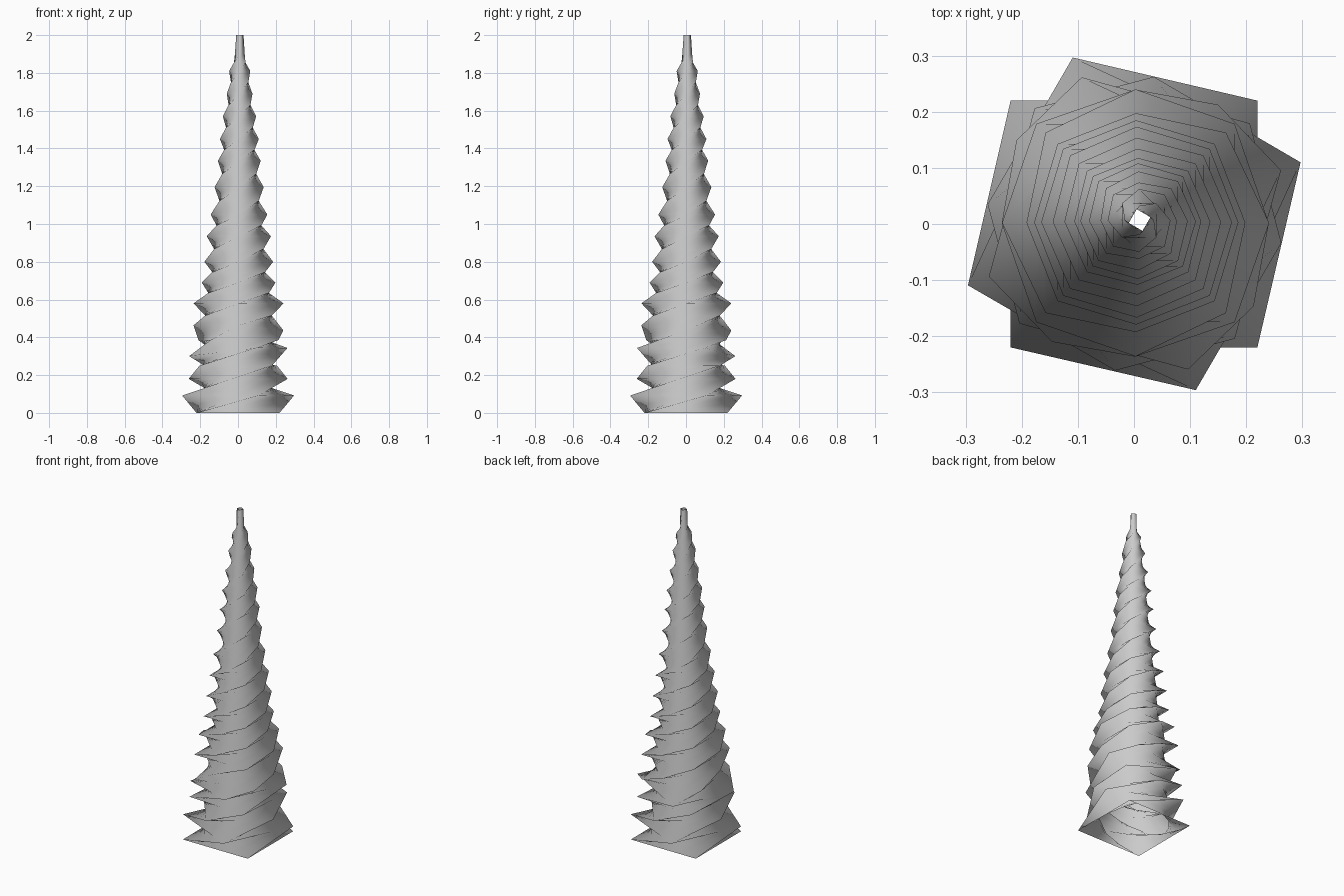
import bpy, bmesh
from math import radians, cos, sin
from mathutils import Vector

if "Cube" in bpy.data.objects:
    bpy.data.objects.remove(bpy.data.objects["Cube"])

CUTS, SIDE = 4, 4                     # slices between key rings, splits per side

# Lower rings: height, radius, turn, tilt, tilt direction
keys = [(0, 0.311, 45, 0, 0), (0.092, 0.316, 110.3, 0, 0), (0.18, 0.264, 172.5, 0, 0),
        (0.25, 0.272, 221, 0, 0), (0.322, 0.277, 290, 0.11, -25),
        (0.385, 0.258, 325, 0, 0), (0.45, 0.238, 360, 0.08, -135)]

# Upper rings: a corner points along the axes at each of these heights
peaks = [(0.58, 0.238), (0.69, 0.195), (0.80, 0.182), (0.935, 0.17), (1.05, 0.15),
         (1.195, 0.13), (1.335, 0.113), (1.45, 0.103), (1.57, 0.088), (1.69, 0.068),
         (1.81, 0.056), (1.9, 0.026)]
for z, r in peaks:
    z0, r0, turn = keys[-1][:3]
    keys.append(((z + z0) / 2, (r + r0) / 2 * 1.05, turn + 45, 0, 0))
    keys.append((z, r, turn + 90, 0, 0))
keys.append((2.0, 0.02, keys[-1][2] + 15, 0, 0))


def square(key):
    """Four corners of one square ring, optionally tilted."""
    z, r, turn, tilt, heading = key
    pts = []
    for i in range(4):
        a = radians(turn + 90 * i)
        lift = tilt * r * cos(a - radians(heading))
        pts.append(Vector((r * cos(a) + 0.005 * z, r * sin(a) + 0.0035 * z, z + lift)))
    return pts


# Twisted tapering square tube, open at both ends
bm = bmesh.new()
rings = []


def add_ring(corners):
    rings.append([bm.verts.new(corners[i].lerp(corners[(i + 1) % 4], j / SIDE))
                  for i in range(4) for j in range(SIDE)])


for ka, kb in zip(keys, keys[1:]):
    a, b = square(ka), square(kb)
    # match each corner with the one it twists into
    shift = 0
    for s in range(CUTS):
        add_ring([p.lerp(q, s / CUTS) for p, q in zip(a, b)])
add_ring(square(keys[-1]))
n = 4 * SIDE
for lo, hi in zip(rings, rings[1:]):
    for i in range(n):
        j = (i + 1) % n
        bm.faces.new((lo[i], lo[j], hi[j], hi[i]))

mesh = bpy.data.meshes.new("twisted_horn")
bm.to_mesh(mesh)
bm.free()
horn = bpy.data.objects.new("twisted_horn", mesh)
bpy.context.collection.objects.link(horn)

# Soft shading all round: normals point away from the axis
for p in mesh.polygons:
    p.use_smooth = True
mesh.normals_split_custom_set_from_vertices(
    [Vector((v.co.x - 0.005 * v.co.z, v.co.y - 0.0035 * v.co.z, 0)).normalized() + Vector((0, 0, 0.12))
     for v in mesh.vertices])
